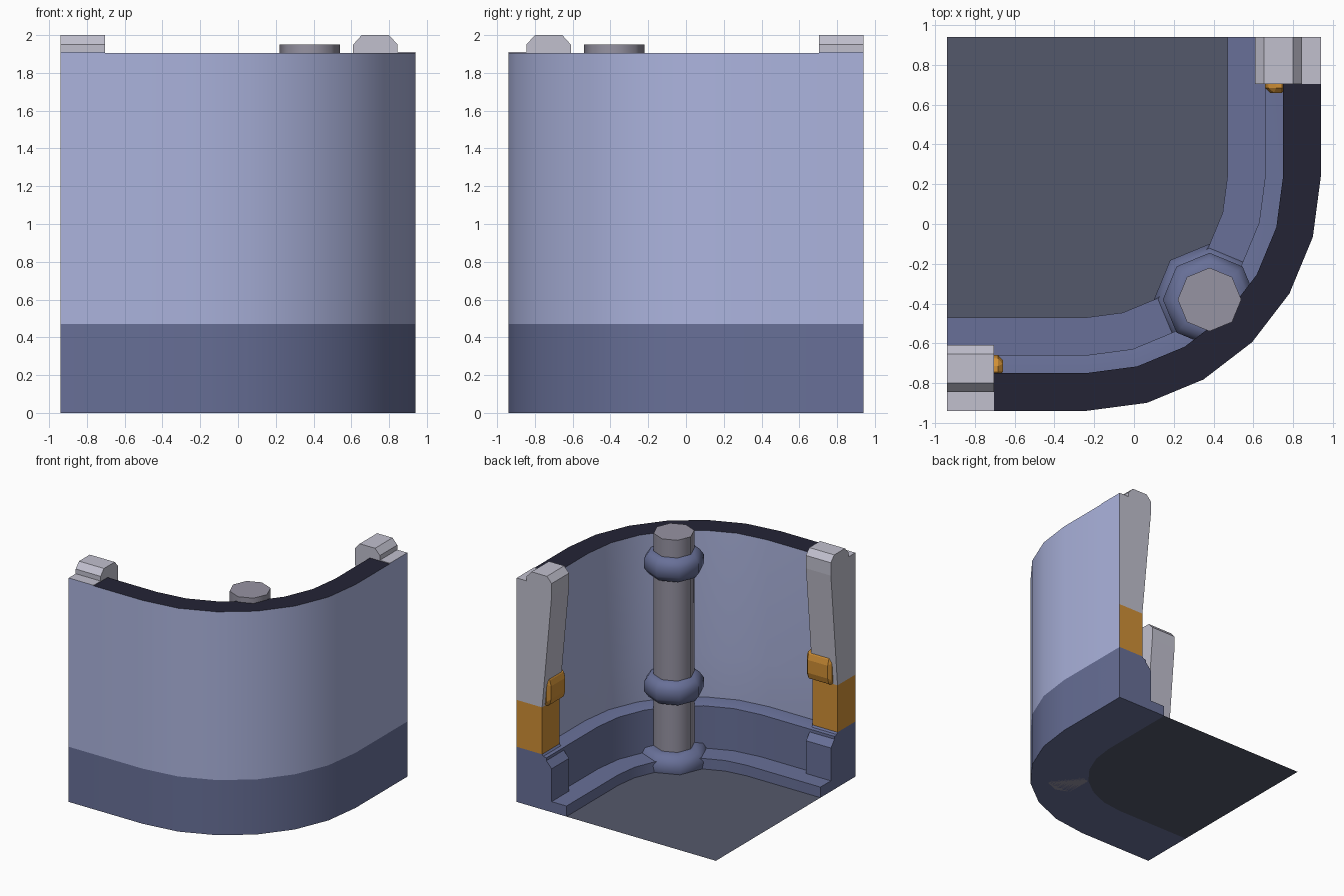
import bpy, bmesh, math

if "Cube" in bpy.data.objects:
    bpy.data.objects.remove(bpy.data.objects["Cube"])

H = 0.94             # half footprint
C = 0.24             # arc centre is (-C, C)


def material(name, rgb):
    m = bpy.data.materials.new(name)
    lin = [((c / 255 + 0.055) / 1.055) ** 2.4 for c in rgb]
    m.diffuse_color = (*lin, 1)
    m.use_nodes = True
    m.node_tree.nodes["Principled BSDF"].inputs["Base Color"].default_value = m.diffuse_color
    return m


BASE = material("base blue", (104, 112, 152))
PANEL = material("panel blue", (172, 180, 222))
ORANGE = material("orange", (208, 144, 54))
GREY = material("light grey", (193, 192, 206))
PIPE = material("pipe grey", (150, 147, 162))
FLOOR = material("floor grey", (84, 88, 107))
DARK = material("dark rim", (35, 35, 53))


def finish(name, bm, mats, rule=None, smooth=None):
    bmesh.ops.recalc_face_normals(bm, faces=bm.faces)
    bm.normal_update()
    if rule:
        for f in bm.faces:
            f.material_index = rule(f)
    me = bpy.data.meshes.new(name)
    bm.to_mesh(me)
    bm.free()
    for m in mats:
        me.materials.append(m)
    ob = bpy.data.objects.new(name, me)
    bpy.context.collection.objects.link(ob)
    if smooth:
        bpy.ops.object.select_all(action='DESELECT')
        ob.select_set(True)
        bpy.context.view_layer.objects.active = ob
        bpy.ops.object.shade_smooth_by_angle(angle=math.radians(smooth))
    return ob


def path(r, end):
    """Straight, quarter turn, straight, at distance r from the arc centre."""
    pts = [(-end, C - r)]
    for i in range(7):
        a = math.radians(15 * i)
        pts.append((-C + r * math.sin(a), C - r * math.cos(a)))
    return pts + [(r - C, end)]


def sweep(name, profile, end, mats, rule=None, smooth=None):
    bm = bmesh.new()
    rows = [[bm.verts.new((x, y, z)) for x, y in path(r, end)] for r, z in profile]
    n = len(rows)
    for i in range(n):
        a, b = rows[i], rows[(i + 1) % n]
        for j in range(len(a) - 1):
            bm.faces.new((a[j], a[j + 1], b[j + 1], b[j]))
    bm.faces.new([r[0] for r in rows])
    bm.faces.new([r[-1] for r in rows])
    return finish(name, bm, mats, rule, smooth)


def prism(name, profile, y0, y1, mats, flip, rule=None):
    """Extrude an (x, z) profile along y; flip mirrors it to the other end."""
    bm = bmesh.new()
    place = (lambda x, y: (-y, -x)) if flip else (lambda x, y: (x, y))
    ends = [[bm.verts.new((*place(x, y), z)) for x, z in profile] for y in (y0, y1)]
    n = len(profile)
    for i in range(n):
        k = (i + 1) % n
        bm.faces.new((ends[0][i], ends[0][k], ends[1][k], ends[1][i]))
    for e in ends:
        bm.faces.new(e)
    return finish(name, bm, mats, rule)


def lathe(name, profile, mat, smooth=None):
    """Eight-sided turned part on the pipe axis."""
    bm = bmesh.new()
    rings = [[bm.verts.new((0.38 + r * math.cos(k * math.pi / 4),
                            -0.38 + r * math.sin(k * math.pi / 4), z))
              for k in range(8)] for r, z in profile]
    for a, b in zip(rings, rings[1:]):
        for k in range(8):
            q = (k + 1) % 8
            bm.faces.new((a[k], a[q], b[q], b[k]))
    bm.faces.new(rings[0])
    bm.faces.new(rings[-1])
    return finish(name, bm, [mat], None, smooth)


# floor
bm = bmesh.new()
bm.faces.new([bm.verts.new((x, y, 0)) for x, y in path(0.71, H) + [(-H, H)]])
finish("floor", bm, [FLOOR])
for f in bpy.data.objects["floor"].data.polygons:
    if f.normal.z < 0:
        f.flip()

# base with low curb
sweep("base", [(1.18, 0), (1.18, 0.47), (1.04, 0.47), (0.99, 0.47), (0.9, 0.45),
               (0.9, 0.09), (0.71, 0.09), (0.71, 0)], H, [BASE], smooth=25)

# curved wall panel with dark top rim
sweep("wall_panel", [(1.18, 0.47), (1.18, 1.905), (0.99, 1.905), (0.99, 0.85), (1.02, 0.47)],
      0.705, [PANEL, DARK], lambda f: int(f.normal.z > 0.9), smooth=35)

# end pillars, one at each end of the wall
for flip, side in ((False, "back"), (True, "left")):
    def outer(f, flip=flip):
        c = f.calc_center_median()
        return int((-c.y if flip else c.x) > H - 0.002)

    prism(side + "_pillar_foot", [(H, 0), (H, 0.47), (0.70, 0.47), (0.61, 0.37), (0.61, 0)],
          0.705, H, [BASE], flip)
    prism(side + "_pillar_band", [(H, 0.47), (H, 0.87), (0.70, 0.87), (0.70, 0.47)],
          0.705, H, [ORANGE, PANEL], flip, outer)
    prism(side + "_pillar", [(H, 0.87), (H, 1.91), (0.845, 1.91), (0.845, 1.95), (0.80, 2.0),
                             (0.655, 2.0), (0.61, 1.95), (0.61, 1.84), (0.70, 0.87)],
          0.705, H, [GREY, PANEL], flip, outer)
    clip = prism(side + "_clip", [(0.77, 0.85), (0.77, 1.11), (0.69, 1.11), (0.66, 1.06),
                                  (0.66, 0.90), (0.69, 0.85)], 0.66, 0.90, [ORANGE], flip)
    b = clip.modifiers.new("bevel", 'BEVEL')
    b.width = 0.025
    b.segments = 1

# upright pipe and its collars
lathe("pipe", [(0.16, 0), (0.16, 1.95)], PIPE, 50)
lathe("pipe_foot", [(0.27, 0), (0.28, 0.06), (0.23, 0.13), (0.158, 0.14)], BASE, 50)
for name, z in (("middle_collar", 0.65), ("upper_collar", 1.70)):
    lathe(name, [(0.155, z - 0.10), (0.2, z - 0.09), (0.235, z - 0.04), (0.235, z + 0.04),
                 (0.2, z + 0.09), (0.155, z + 0.10)], BASE, 50)
